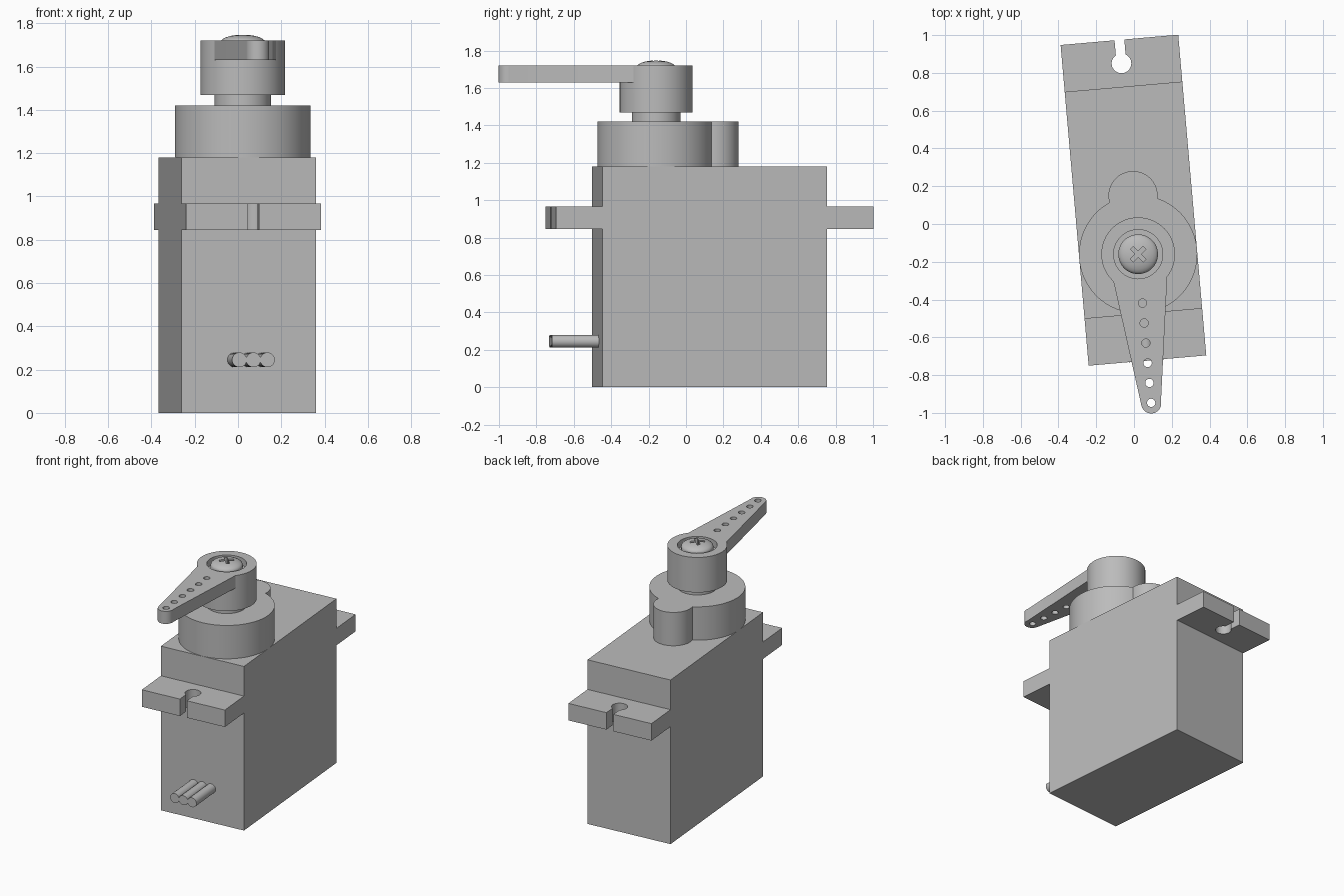
import bpy, bmesh, math
from mathutils import Matrix, Vector

cube = bpy.data.objects.get("Cube")
if cube:
    bpy.data.objects.remove(cube, do_unlink=True)

# Single grey plastic
grey = bpy.data.materials.new("plain grey")
grey.use_nodes = True
colour = (0.5, 0.5, 0.5, 1)
grey.diffuse_color = colour
grey.node_tree.nodes["Principled BSDF"].inputs["Base Color"].default_value = colour

# The whole servo is turned slightly about z
FRAME = Matrix.Translation((-0.003, 0.126, 0)) @ Matrix.Rotation(math.radians(5), 4, "Z")
W, L = 0.3125, 0.603          # half width and half length of the case
AXIS = -0.287                 # output shaft position along the case


def arc(cx, cy, r, a0, a1, n):
    """Points on an arc, angles in degrees."""
    angles = [math.radians(a0 + (a1 - a0) * i / n) for i in range(n + 1)]
    return [(cx + r * math.cos(a), cy + r * math.sin(a)) for a in angles]


def circle(cx, cy, r, n=64):
    return arc(cx, cy, r, 0, 360, n)[:-1]


def prism(name, outline, z0, z1, matrix=FRAME):
    """Extrude a flat outline from z0 to z1."""
    bm = bmesh.new()
    face = bm.faces.new([bm.verts.new((x, y, z0)) for x, y in outline])
    up = bmesh.ops.extrude_face_region(bm, geom=[face])["geom"]
    bmesh.ops.translate(bm, vec=(0, 0, z1 - z0),
                        verts=[v for v in up if isinstance(v, bmesh.types.BMVert)])
    bmesh.ops.recalc_face_normals(bm, faces=bm.faces)
    mesh = bpy.data.meshes.new(name)
    bm.to_mesh(mesh)
    bm.free()
    mesh.materials.append(grey)
    obj = bpy.data.objects.new(name, mesh)
    obj.matrix_world = matrix
    bpy.context.collection.objects.link(obj)
    return obj


def combine(target, other, operation):
    """Apply a boolean and remove the helper."""
    bpy.context.view_layer.update()
    mod = target.modifiers.new("cut", "BOOLEAN")
    mod.operation, mod.solver, mod.object = operation, "EXACT", other
    bpy.context.view_layer.objects.active = target
    bpy.ops.object.modifier_apply(modifier=mod.name)
    bpy.data.objects.remove(other, do_unlink=True)


def smooth(obj):
    obj.data.shade_smooth()
    obj.data.set_sharp_from_angle(angle=math.radians(30))


def rect(x0, y0, x1, y1):
    return [(x0, y0), (x1, y0), (x1, y1), (x0, y1)]


# Case
prism("case", rect(-W, -L, W, L), 0, 1.18)

# Mounting tabs with keyhole slots
END, HOLE_Y, HOLE_R, SLOT = 0.852, 0.727, 0.052, 0.026
mouth = math.degrees(math.acos(SLOT / HOLE_R))
for name, s in (("back_tab", 1), ("front_tab", -1)):
    hole = arc(0, HOLE_Y, HOLE_R, mouth, -180 - mouth, 32)
    outline = [(-W, L), (W, L), (W, END), (SLOT, END)] + hole + [(-SLOT, END), (-W, END)]
    smooth(prism(name, [(s * x, s * y) for x, y in outline], 0.845, 0.967))

# Gear housing: large circle with a small lobe behind, as one outline
R, r, LOBE_Y = 0.313, 0.13, 0.024
d = LOBE_Y - AXIS
k = (d * d + R * R - r * r) / (2 * d)
big = math.degrees(math.acos(k / R))
small = math.degrees(math.acos((k - d) / r))
outline = (arc(0, AXIS, R, 90 + big, 450 - big, 80)
           + arc(0, LOBE_Y, r, 90 - small, 90 + small, 40)[1:-1])
smooth(prism("gear_housing", outline, 1.18, 1.42))

# Output shaft
smooth(prism("output_shaft", circle(0, AXIS, 0.13), 1.42, 1.48))

# Horn: hub and tapering arm, with screw recess and a row of holes
horn = prism("horn", circle(0, AXIS, 0.195), 1.468, 1.72)
TIP = AXIS - 0.793
arm = [(0.15, AXIS - 0.08)] + arc(0, TIP, 0.053, -8, -172, 24)
arm = arm[::-1] + []
arm.append((-0.15, AXIS - 0.08))
arm = arm[:-2] + [(0.15, AXIS - 0.08), (-0.15, AXIS - 0.08)]
arm = arc(0, TIP, 0.053, -172, 8, 24) + arm[-2:]
combine(horn, prism("arm_piece", arm, 1.63, 1.72), "UNION")
combine(horn, prism("recess_cutter", circle(0, AXIS, 0.13), 1.67, 1.8), "DIFFERENCE")
for i in range(6):
    combine(horn, prism("hole_cutter", circle(0, AXIS - 0.26 - i * 0.106, 0.022, 24),
                        1.5, 1.8), "DIFFERENCE")
smooth(horn)

# Domed screw with a cross recess
screw = prism("screw", circle(0, 0, 0.105), 1.67, 1.71,
              FRAME @ Matrix.Translation((0, AXIS, 0)))
bm = bmesh.new()
bm.from_mesh(screw.data)
top = max(bm.faces, key=lambda f: f.calc_center_median().z)
for i in range(1, 7):
    a = math.radians(90 * i / 6.5)
    ring = bmesh.ops.extrude_discrete_faces(bm, faces=[top])["faces"][0]
    top = ring
    for v in top.verts:
        flat = Vector((v.co.x, v.co.y)).normalized() * 0.105 * math.cos(a)
        v.co = (flat.x, flat.y, 1.71 + 0.037 * math.sin(a))
bm.to_mesh(screw.data)
bm.free()
for angle in (40, 130):
    turn = screw.matrix_world @ Matrix.Rotation(math.radians(angle), 4, "Z")
    combine(screw, prism("cross_cutter", rect(-0.048, -0.011, 0.048, 0.011),
                         1.69, 1.8, turn), "DIFFERENCE")
smooth(screw)

# Three-wire cable leaving the front
wire_frame = FRAME @ Matrix.Translation((0, 0, 0.245)) @ Matrix.Rotation(math.radians(90), 4, "X")
for name, x in (("right_wire", -0.065), ("middle_wire", 0), ("left_wire", 0.065)):
    smooth(prism(name, circle(x, 0, 0.034, 32), L - 0.02, 0.853, wire_frame))
